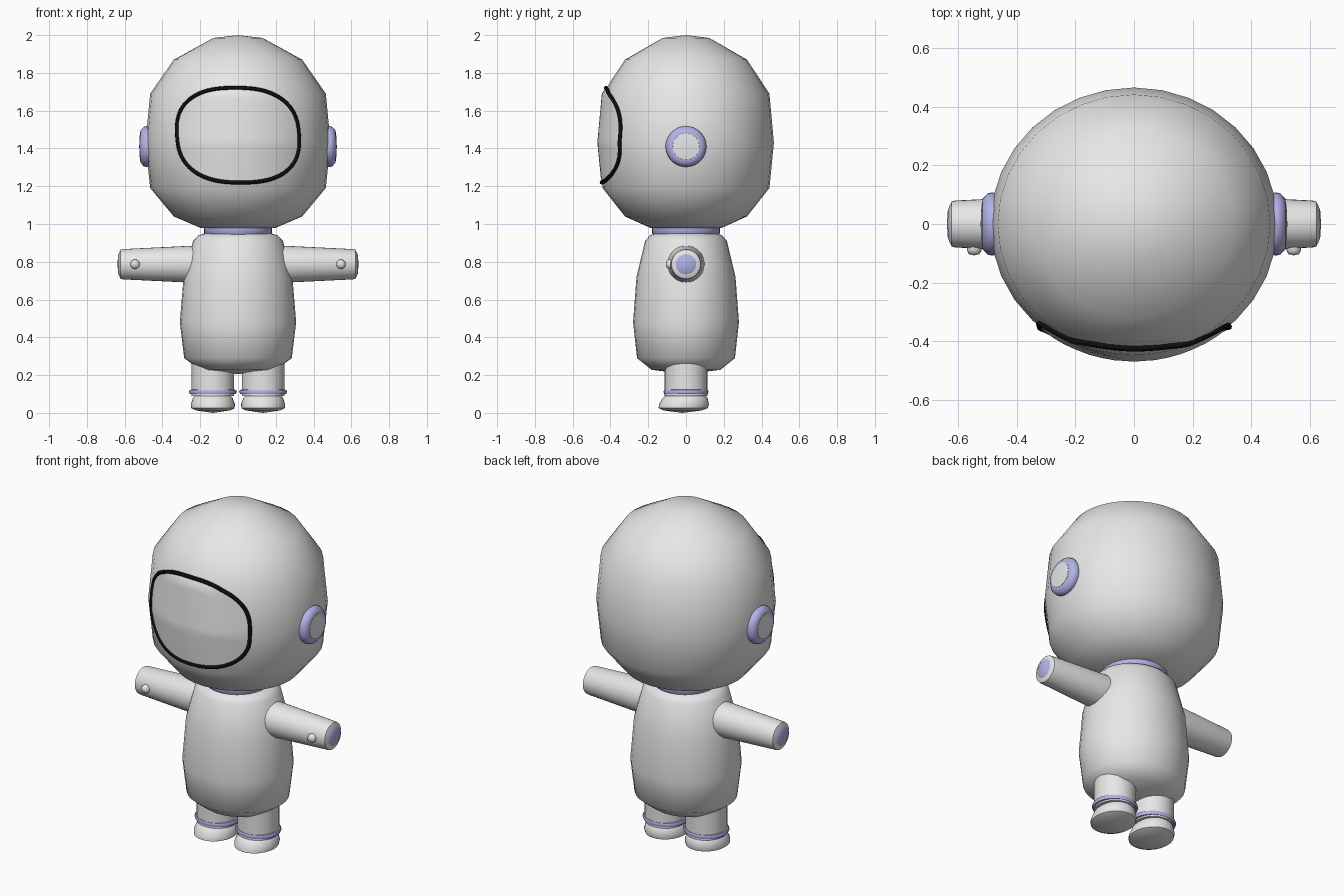
import bpy, bmesh, math
from mathutils import Matrix, Vector

cube = bpy.data.objects.get("Cube")
if cube:
    bpy.data.objects.remove(cube, do_unlink=True)


def material(name, rgb):
    m = bpy.data.materials.new(name)
    m.use_nodes = True
    m.diffuse_color = (*rgb, 1)
    m.node_tree.nodes["Principled BSDF"].inputs["Base Color"].default_value = (*rgb, 1)
    return m


SUIT = material("suit grey", (0.8, 0.8, 0.8))
TRIM = material("lavender trim", (0.45, 0.45, 0.8))
BLACK = material("black outline", (0.004, 0.004, 0.004))


def finish(name, bm, mat):
    bmesh.ops.recalc_face_normals(bm, faces=bm.faces)
    mesh = bpy.data.meshes.new(name)
    bm.to_mesh(mesh)
    bm.free()
    mesh.materials.append(mat)
    ob = bpy.data.objects.new(name, mesh)
    bpy.context.collection.objects.link(ob)
    bpy.ops.object.select_all(action="DESELECT")
    ob.select_set(True)
    bpy.context.view_layer.objects.active = ob
    bpy.ops.object.shade_smooth_by_angle(angle=math.radians(50))
    return ob


def lathe(name, profile, mat, place=Matrix(), depth=1.0, steps=32):
    """Turn (radius, height) pairs about z, scale y by depth, then place."""
    bm = bmesh.new()
    verts = [bm.verts.new((r, 0, h)) for r, h in profile]
    edges = [bm.edges.new(pair) for pair in zip(verts, verts[1:])]
    bmesh.ops.spin(bm, geom=verts + edges, cent=(0, 0, 0), axis=(0, 0, 1),
                   angle=math.tau, steps=steps)
    bmesh.ops.remove_doubles(bm, verts=bm.verts, dist=0.0005)
    bm.transform(place @ Matrix.Diagonal((1, depth, 1, 1)))
    return finish(name, bm, mat)


# Head
HEAD = [(0, 2.0), (0.13, 1.985), (0.34, 1.87), (0.465, 1.69), (0.49, 1.43),
        (0.465, 1.19), (0.34, 1.04), (0.2, 0.98), (0, 0.97)]
HEAD_DEPTH = 0.95
lathe("helmet", HEAD, SUIT, depth=HEAD_DEPTH)


def on_head(x, z, lift):
    """Point on the front of the helmet, raised by lift."""
    for (r1, z1), (r2, z2) in zip(HEAD, HEAD[1:]):
        if z2 <= z <= z1:
            r = r1 + (r2 - r1) * (z1 - z) / (z1 - z2)
            break
    return Vector((x, -HEAD_DEPTH * math.sqrt(r * r - x * x) - lift, z))


def visor_point(i, count, scale, lift):
    a = math.tau * i / count
    c, s = math.cos(a), math.sin(a)
    x = math.copysign(abs(c) ** 0.8, c) * 0.322 * scale
    z = math.copysign(abs(s) ** 0.8, s) * 0.25 * scale
    return on_head(x - 0.06 * z, 1.47 + z, lift)


# Visor: thin plate following the helmet
N = 48
bm = bmesh.new()
centre = bm.verts.new(on_head(0, 1.47, 0.004))
inner = None
for k in range(1, 9):
    ring = [bm.verts.new(visor_point(i, N, k / 8, 0.004)) for i in range(N)]
    for i in range(N):
        j = (i + 1) % N
        if inner:
            bm.faces.new((inner[i], inner[j], ring[j], ring[i]))
        else:
            bm.faces.new((centre, ring[j], ring[i]))
    inner = ring
visor = finish("visor", bm, SUIT)
if visor.data.polygons[0].normal.y > 0:
    visor.data.flip_normals()

# Visor outline
curve = bpy.data.curves.new("visor_outline", "CURVE")
curve.dimensions = "3D"
curve.bevel_depth = 0.011
curve.bevel_resolution = 2
curve.materials.append(BLACK)
spline = curve.splines.new("POLY")
spline.points.add(2 * N - 1)
for i, p in enumerate(spline.points):
    p.co = (*visor_point(i, 2 * N, 1, 0.002), 1)
spline.use_cyclic_u = True
bpy.context.collection.objects.link(bpy.data.objects.new("visor_outline", curve))

# Neck ring and torso
lathe("neck_ring", [(0, 0.985), (0.17, 0.985), (0.18, 0.978), (0.18, 0.952),
                    (0.17, 0.94), (0, 0.94)], TRIM)
lathe("torso", [(0, 0.955), (0.17, 0.952), (0.21, 0.94), (0.238, 0.91), (0.288, 0.72),
                (0.308, 0.48), (0.285, 0.29), (0.2, 0.228), (0, 0.205)],
      SUIT, depth=0.91)

for side, label in ((1, "left"), (-1, "right")):
    outward = Matrix.Rotation(side * math.pi / 2, 4, "Y")

    # Ear disc and cap
    ear = Matrix.Translation((0, 0, 1.41)) @ outward
    lathe(label + "_ear_disc", [(0, 0.45), (0.1, 0.45), (0.108, 0.485), (0.104, 0.5),
                                (0.085, 0.517), (0.07, 0.518), (0, 0.515)], TRIM, ear)
    lathe(label + "_ear_cap", [(0.074, 0.51), (0.07, 0.519), (0.04, 0.522),
                               (0, 0.523)], SUIT, ear)

    # Arm, wrist disc and button
    arm = Matrix.Translation((0, 0, 0.787)) @ outward
    lathe(label + "_arm", [(0, 0.18), (0.101, 0.18), (0.08, 0.61), (0.077, 0.622),
                           (0.055, 0.632), (0, 0.632)], SUIT, arm)
    lathe(label + "_wrist_disc", [(0.056, 0.63), (0.05, 0.635), (0, 0.638)], TRIM, arm)
    button = Matrix.Translation((side * 0.545, 0, 0.787)) @ Matrix.Rotation(math.pi / 2, 4, "X")
    lathe(label + "_button", [(0, 0.06), (0.024, 0.06), (0.025, 0.09), (0.018, 0.103),
                              (0, 0.107)], SUIT, button, steps=16)

    # Leg and ankle ring
    leg = Matrix.Translation((side * 0.133, 0, 0))
    lathe(label + "_leg", [(0, 0.3), (0.113, 0.3), (0.113, 0.09), (0, 0.09)], SUIT, leg)
    lathe(label + "_ankle_ring", [(0.1, 0.124), (0.122, 0.122), (0.127, 0.112),
                                  (0.122, 0.1), (0.1, 0.098), (0.1, 0.124)],
          TRIM, leg, depth=0.94)

    # Shoe: toe pushed forward towards the sole
    lean = Matrix(((1, 0, 0, 0), (0, 1, 0.2, -0.02), (0, 0, 1, 0), (0, 0, 0, 1)))
    lathe(label + "_shoe", [(0, 0.104), (0.085, 0.1), (0.105, 0.08), (0.117, 0.045),
                            (0.115, 0.025), (0.09, 0.013), (0, 0)],
          SUIT, leg @ lean, depth=1.13)
